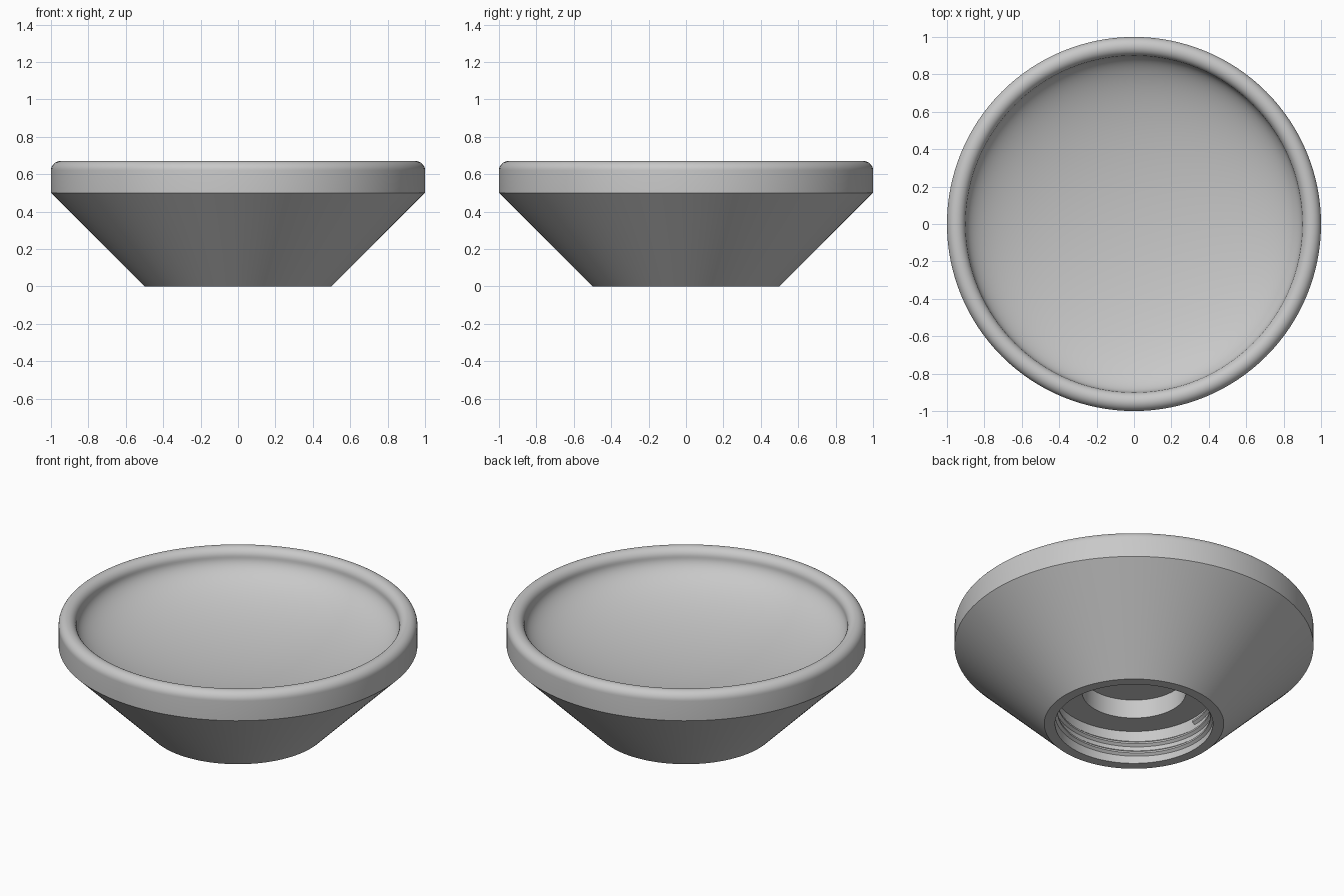
import bpy, bmesh
from math import sin, cos, pi, radians
from mathutils import Vector

cube = bpy.data.objects.get("Cube")
if cube:
    bpy.data.objects.remove(cube)

grey = bpy.data.materials.new("plain grey")
grey.use_nodes = True
colour = (0.58, 0.58, 0.58, 1)
grey.diffuse_color = colour
grey.node_tree.nodes["Principled BSDF"].inputs["Base Color"].default_value = colour

SEGMENTS = 128


def arc(cx, cz, width, height, start, end, steps):
    """Points (r, z) along an elliptical arc, angles in degrees."""
    angles = [radians(start + (end - start) * i / steps) for i in range(steps + 1)]
    return [(cx + width * cos(a), cz + height * sin(a)) for a in angles]


def sweep(name, points, turns, rise, closed):
    """Turn an (r, z) profile round the z axis, rising as it goes."""
    bm = bmesh.new()
    verts = [bm.verts.new((r, 0, z)) for r, z in points]
    edges = [bm.edges.new(pair) for pair in zip(verts, verts[1:])]
    if closed:
        edges.append(bm.edges.new((verts[-1], verts[0])))
    steps = round(SEGMENTS * turns)
    bmesh.ops.spin(bm, geom=verts + edges, cent=(0, 0, 0), axis=(0, 0, 1),
                   dvec=Vector((0, 0, rise / steps)), angle=2 * pi * turns, steps=steps)
    bmesh.ops.remove_doubles(bm, verts=bm.verts, dist=0.0003)
    if closed:
        bmesh.ops.holes_fill(bm, edges=[e for e in bm.edges if e.is_boundary])
    bmesh.ops.recalc_face_normals(bm, faces=bm.faces)
    mesh = bpy.data.meshes.new(name)
    bm.to_mesh(mesh)
    bm.free()
    mesh.materials.append(grey)
    obj = bpy.data.objects.new(name, mesh)
    bpy.context.collection.objects.link(obj)
    bpy.ops.object.select_all(action='DESELECT')
    obj.select_set(True)
    bpy.context.view_layer.objects.active = obj
    bpy.ops.object.shade_smooth_by_angle(angle=radians(30))


# Stepped socket underneath, then the sloping outside
socket = [(0, 0.32), (0.29, 0.32), (0.29, 0.205), (0.44, 0.205), (0.44, 0)]
outside = [(0.5, 0), (1, 0.5)]

# Rounded rim running into a shallow elliptical dish
rim = arc(0.95, 0.62, 0.05, 0.05, 0, 180, 16)
dish = arc(0, 0.62, 0.9, 0.25, 0, -90, 40)
sweep("dish_body", socket + outside + rim + dish[1:], 1, 0, False)

# Screw thread inside the socket
thread = [(0.443, 0.005), (0.425, 0.02), (0.425, 0.03), (0.443, 0.045)]
sweep("socket_thread", thread, 2.5, 0.15, True)
